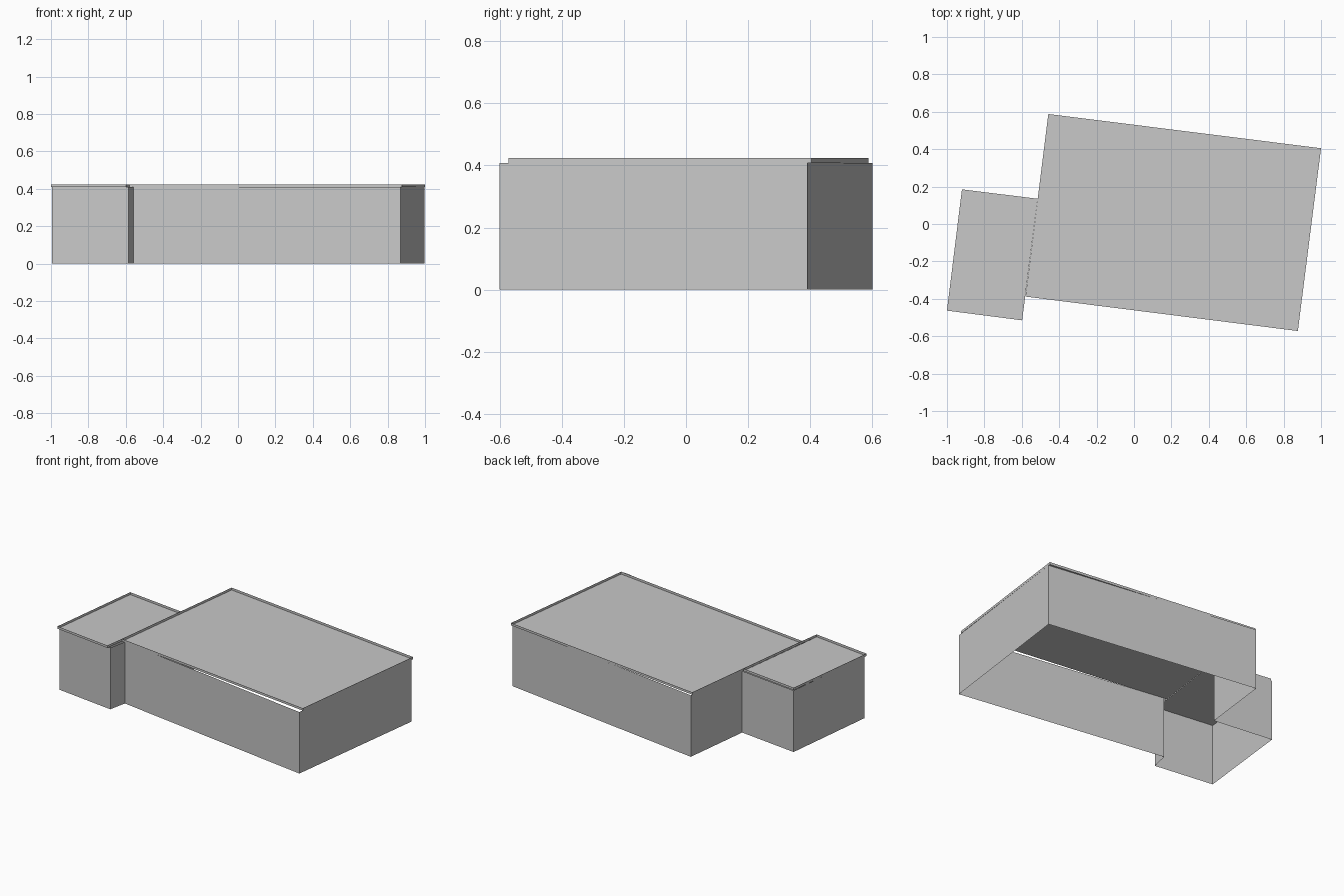
import bpy
import bmesh

WALL_TOP = 0.408
RIM_TOP = 0.424

cube = bpy.data.objects.get("Cube")
if cube:
    bpy.data.objects.remove(cube, do_unlink=True)

# One plain grey for the whole building
grey = bpy.data.materials.new("plain grey")
grey.use_nodes = True
colour = (0.58, 0.58, 0.58, 1)
grey.diffuse_color = colour
grey.node_tree.nodes["Principled BSDF"].inputs["Base Color"].default_value = colour


def sheet(name, outline, bottom, top, floor=False, open_sides=()):
    """Upright thin sheets along a closed outline, with an optional flat floor."""
    bm = bmesh.new()
    low = [bm.verts.new((x, y, bottom)) for x, y in outline]
    high = [bm.verts.new((x, y, top)) for x, y in outline]
    count = len(outline)
    for i in range(count):
        j = (i + 1) % count
        if i not in open_sides:
            bm.faces.new((low[i], low[j], high[j], high[i]))
    if floor:
        bm.faces.new(low)
    loose = [v for v in bm.verts if not v.link_faces]
    bmesh.ops.delete(bm, geom=loose, context='VERTS')
    mesh = bpy.data.meshes.new(name)
    bm.to_mesh(mesh)
    bm.free()
    mesh.materials.append(grey)
    obj = bpy.data.objects.new(name, mesh)
    bpy.context.collection.objects.link(obj)
    return obj


# Outlines run anticlockwise
wall_outline = [(-0.995, -0.45), (-0.585, -0.503), (-0.56, -0.385), (0.87, -0.6),
                (0.998, 0.391), (-0.455, 0.6), (-0.51, 0.14), (-0.922, 0.19)]
main_outline = [(-0.58, -0.388), (0.876, -0.572), (1.0, 0.405), (-0.458, 0.588)]
annex_outline = [(-1.0, -0.463), (-0.598, -0.515), (-0.515, 0.135), (-0.92, 0.185)]

# Walls, open at top and bottom
sheet("outer_walls", wall_outline, 0, WALL_TOP)

# Shallow roof trays with a raised rim
sheet("main_roof", main_outline, WALL_TOP, RIM_TOP, floor=True)
sheet("annex_roof", annex_outline, WALL_TOP, RIM_TOP, floor=True, open_sides=(1,))

# Short rim where the annex reaches past the main roof
bridge = [annex_outline[1], main_outline[0]]
sheet("annex_rim_return", bridge, WALL_TOP, RIM_TOP, open_sides=(1,))
